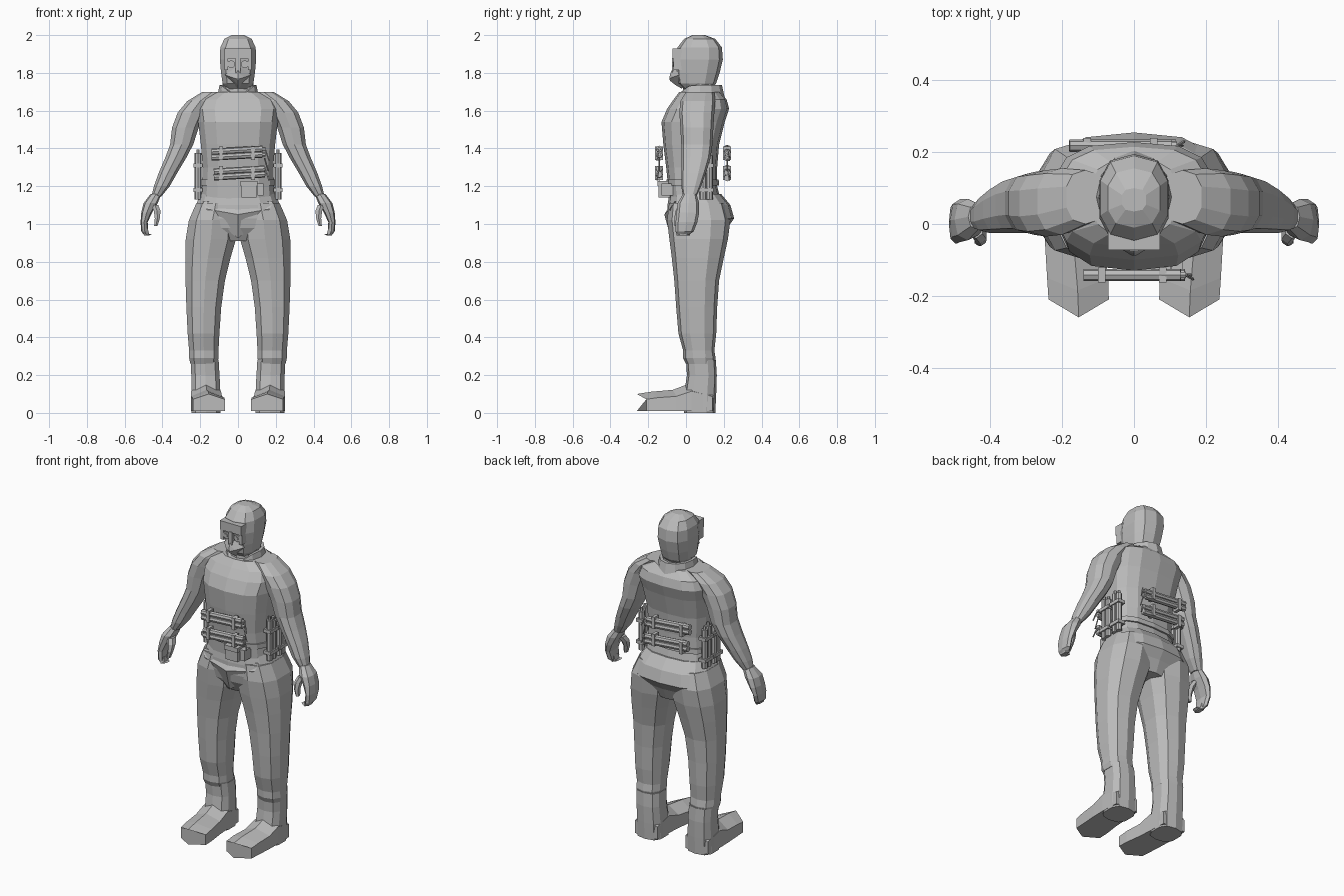
import bpy, bmesh, math
from mathutils import Vector, Matrix

grey = bpy.data.materials.new("plain grey")
grey.diffuse_color = (0.5, 0.5, 0.5, 1)


def finish(name, bm, mirror=False):
    bmesh.ops.recalc_face_normals(bm, faces=bm.faces)
    me = bpy.data.meshes.new(name)
    bm.to_mesh(me)
    bm.free()
    me.materials.append(grey)
    ob = bpy.data.objects.new(name, me)
    bpy.context.collection.objects.link(ob)
    if mirror:
        ob.modifiers.new("mirror", 'MIRROR').use_mirror_merge = False
    return ob


def skin(name, rings, mirror=False):
    """Join rings of points into a closed faceted body."""
    bm = bmesh.new()
    vs = [[bm.verts.new(p) for p in r] for r in rings]
    n = len(vs[0])
    for a, b in zip(vs, vs[1:]):
        for i in range(n):
            j = (i + 1) % n
            bm.faces.new((a[i], a[j], b[j], b[i]))
    bm.faces.new(vs[0])
    bm.faces.new(vs[-1])
    return finish(name, bm, mirror)


def loft(name, specs, n=10, power=0.8, mirror=False, mid=0.5):
    """Rounded rings from (x0, x1, y_front, y_back, z); mid places the widest line."""
    def c(v):
        return math.copysign(abs(v) ** power, v) if abs(v) > 1e-6 else 0
    rings = []
    for x0, x1, y0, y1, z in specs:
        ym = y0 + (y1 - y0) * mid
        ring = []
        for i in range(n):
            a = 2 * math.pi * i / n - math.pi / 2
            s = c(math.sin(a))
            y = ym + s * ((y1 - ym) if s > 0 else (ym - y0))
            ring.append(((x0 + x1) / 2 + (x1 - x0) / 2 * c(math.cos(a)), y, z))
        rings.append(ring)
    return skin(name, rings, mirror)


def sym(*specs):
    return [(-w, w, y0, y1, z) for w, y0, y1, z in specs]


def add_box(bm, x0, x1, y0, y1, z0, z1):
    m = Matrix.Translation(((x0 + x1) / 2, (y0 + y1) / 2, (z0 + z1) / 2))
    bmesh.ops.create_cube(bm, size=1, matrix=m @ Matrix.Diagonal((x1 - x0, y1 - y0, z1 - z0, 1)))


def add_rod(bm, a, b, r, sides=8):
    a, b = Vector(a), Vector(b)
    d = b - a
    m = Matrix.Translation((a + b) / 2) @ d.to_track_quat('Z', 'Y').to_matrix().to_4x4()
    bmesh.ops.create_cone(bm, cap_ends=True, segments=sides, radius1=r, radius2=r,
                          depth=d.length, matrix=m)


# Jacket body with a broad chest and sloped shoulders
loft("jacket", sym(
    (.205, -.09, .19, 1.10), (.195, -.095, .165, 1.20), (.19, -.105, .165, 1.30),
    (.20, -.12, .175, 1.42), (.215, -.13, .205, 1.54), (.225, -.10, .228, 1.61),
    (.205, -.065, .215, 1.66), (.12, -.035, .18, 1.70)), n=14, power=.72, mid=.55)

# Hips, the jacket hem falls to a point at the front
hip = loft("hips", sym(
    (.10, -.05, .19, .91), (.235, -.09, .22, .98), (.25, -.10, .255, 1.03),
    (.228, -.098, .235, 1.10), (.20, -.088, .185, 1.16)), n=14, power=.75)
skin("jacket_hem", [
    [(-.185, -.06, 1.12), (0, -.085, 1.10), (.185, -.06, 1.12), (0, .02, 1.12)],
    [(-.17, -.085, 1.08), (0, -.115, 1.05), (.17, -.085, 1.08), (0, .02, 1.06)],
    [(-.05, -.06, .96), (0, -.08, .925), (.05, -.06, .96), (0, .02, .95)]])

# Trouser legs, gathered above the boots
loft("trouser_leg", [
    (.105, .255, 0, .15, .26), (.10, .262, -.015, .157, .29), (.10, .262, -.015, .15, .33),
    (.095, .27, -.04, .16, .42), (.085, .277, -.052, .165, .56), (.065, .282, -.062, .175, .70),
    (.035, .284, -.075, .20, .82), (.005, .282, -.088, .222, .92), (.005, .265, -.10, .235, 1.02),
    (.01, .225, -.09, .21, 1.11)], n=10, mirror=True)

# Boots: upright shaft and long foot with a pointed toe
loft("boot_shaft", [
    (.09, .25, -.01, .155, 0), (.09, .25, -.01, .16, .10), (.095, .25, .005, .163, .20),
    (.10, .253, 0, .158, .28)], n=10, power=.7, mirror=True)


def foot_ring(x0, x1, y, h, push):
    xm = (x0 + x1) / 2
    return [(x0, y, .01), (xm, y - push, .01), (x1, y, .01), (x1, y, h * .72),
            (xm, y - push, h), (x0, y, h * .72)]


skin("boot_foot", [
    foot_ring(.07, .238, -.21, .10, .05), foot_ring(.072, .242, -.15, .112, .035),
    foot_ring(.085, .248, -.05, .122, .02), foot_ring(.09, .25, .03, .16, 0),
    foot_ring(.095, .245, .14, .12, -.015)], mirror=True)

# Sleeves with big shoulders, bent outwards at the elbow
loft("sleeve", [
    (.405, .46, -.015, .055, 1.145), (.36, .447, -.025, .08, 1.20), (.32, .422, -.025, .105, 1.27),
    (.272, .388, -.025, .13, 1.35), (.235, .362, -.025, .14, 1.42), (.205, .352, -.03, .145, 1.51),
    (.17, .322, -.035, .15, 1.59), (.13, .272, -.03, .155, 1.65), (.08, .19, 0, .15, 1.70)],
    n=10, mirror=True)

# Hands: palm with curled fingers and a thumb
loft("hand", [
    (.475, .495, -.045, .01, .94), (.475, .512, -.055, .04, .96), (.478, .516, -.055, .06, 1.01),
    (.455, .512, -.05, .07, 1.06), (.425, .50, -.045, .07, 1.11), (.405, .462, -.015, .055, 1.16)],
    n=8, mirror=True)
loft("thumb", [
    (.425, .445, -.06, -.03, .99), (.412, .442, -.062, -.02, 1.03), (.408, .448, -.055, 0, 1.07),
    (.42, .46, -.04, .02, 1.10)], n=6, mirror=True)
loft("finger_tips", [
    (.452, .475, -.045, 0, .948), (.468, .50, -.05, .02, .94), (.475, .508, -.05, .03, .975)],
    n=6, mirror=True)

# Neck and flared open collar
loft("neck", sym((.085, -.02, .15, 1.64), (.08, -.01, .15, 1.78)), n=8)
outer, inner = [], []
for i in range(12):
    a = 2 * math.pi * i / 12 - math.pi / 2
    front = max(0, -math.sin(a)) ** 4
    outer.append((.098 * math.cos(a), .075 + .115 * math.sin(a), 1.735 - .06 * front))
    inner.append((.082 * math.cos(a), .075 + .095 * math.sin(a), 1.735 - .06 * front))
base = [(x * 1.12, .075 + (y - .075) * 1.12, z - .06) for x, y, z in outer]
skin("collar", [base, outer, inner, [(x, y, 1.655) for x, y, z in inner]])

# Hooded head
loft("hood", sym(
    (.062, 0, .13, 1.705), (.085, -.045, .16, 1.745), (.093, -.055, .178, 1.80),
    (.10, -.058, .195, 1.87), (.097, -.045, .19, 1.935), (.075, -.01, .155, 1.98),
    (.035, .035, .10, 2.0)), n=10, power=.75)

# Mask frame round the eyes, pointed snout below
bm = bmesh.new()
for s in (-1, 1):
    add_box(bm, s * .062 - .01, s * .062 + .01, -.066, -.02, 1.815, 1.93)
add_box(bm, -.072, .072, -.072, -.02, 1.875, 1.93)
add_box(bm, -.012, .012, -.075, -.04, 1.80, 1.88)
finish("mask_frame", bm)
skin("snout", [
    [(-.07, -.035, 1.79), (0, -.065, 1.835), (.07, -.035, 1.79), (0, -.02, 1.715)],
    [(-.035, -.07, 1.777), (0, -.082, 1.80), (.035, -.07, 1.777), (0, -.055, 1.735)],
    [(-.006, -.088, 1.768), (0, -.088, 1.776), (.006, -.088, 1.768), (0, -.084, 1.758)]])
bm = bmesh.new()
for r, y in ((.021, -.063), (.011, -.068)):
    add_rod(bm, (.036, -.045, 1.846), (.036, y, 1.846), r, 8)
finish("eye", bm, mirror=True)

# Bundles of sticks strapped to the front and back
for name, x0, x1, y, out, drop in (("front_sticks", -.14, .16, -.142, -1, .008),
                                   ("back_sticks", -.18, .135, .218, 1, -.012)):
    bm = bmesh.new()
    for z in (1.39, 1.36, 1.285, 1.255):
        xs = 0 if z > 1.3 else .012
        zl, zr = z - drop, z + drop
        add_rod(bm, (x0 + xs, y, zl), (x1 - .03 + xs, y, zr), .017)
        add_rod(bm, (x1 - .03 + xs, y, zr), (x1 - .015, y, zr), .01, 6)
    for z in (1.375, 1.27):
        for x in (x0 + .05, x1 - .08):
            add_box(bm, x - .01, x + .01, y - .021, y + .021, z - .036, z + .036)
        # loose fuse wires at the end of the bundle
        add_rod(bm, (x1 - .015, y, z + .02), (x1 + .005, y + out * .012, z - .04), .004, 4)
    add_rod(bm, (x1 - .02, y, 1.35), (x1, y, 1.28), .004, 4)
    finish(name, bm)

# Upright sticks strapped to each side of the waist
bm = bmesh.new()
for i, y in enumerate((0, .034, .09, .124)):
    top = 1.375 - .012 * (i % 2)
    add_rod(bm, (.212, y, 1.13), (.212, y, top), .018)
    add_rod(bm, (.212, y, top), (.212, y, top + .02), .009, 6)
for y in (.017, .107):
    for z in (1.18, 1.31):
        add_box(bm, .188, .235, y - .039, y + .039, z - .01, z + .01)
finish("side_sticks", bm, mirror=True)

# Belt pouch with flap
bm = bmesh.new()
add_box(bm, .018, .098, -.145, -.085, 1.14, 1.21)
add_box(bm, .013, .103, -.152, -.085, 1.20, 1.228)
add_box(bm, .104, .135, -.13, -.07, 1.15, 1.215)
finish("belt_pouch", bm)

# Waist belt
loft("belt", sym((.203, -.101, .175, 1.205), (.203, -.103, .173, 1.235)), n=14, power=.72, mid=.55)
